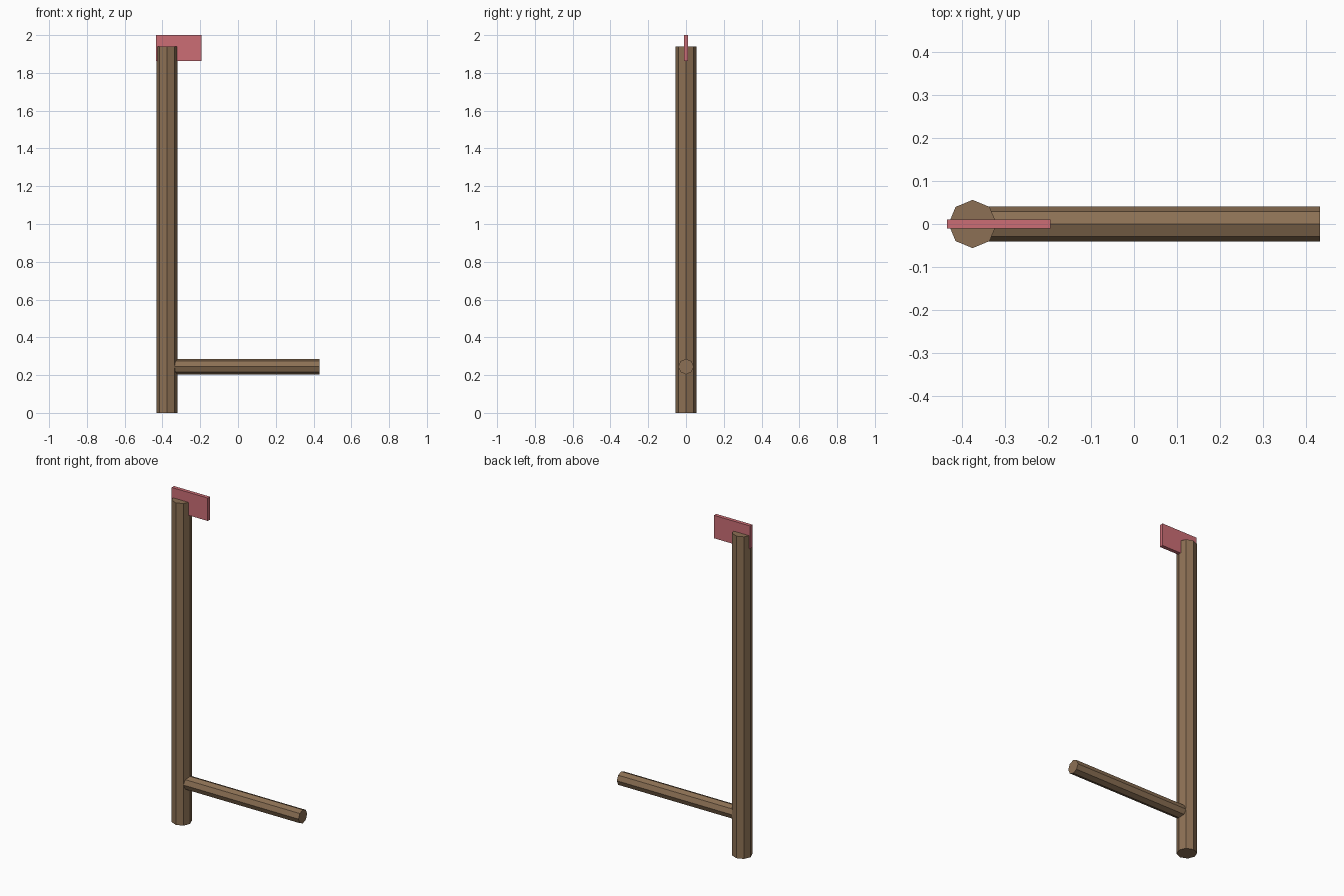
import bpy, math

if "Cube" in bpy.data.objects:
    bpy.data.objects.remove(bpy.data.objects["Cube"])


def material(name, srgb):
    m = bpy.data.materials.new(name)
    m.diffuse_color = [((c + 0.055) / 1.055) ** 2.4 for c in srgb] + [1]
    m.use_nodes = True
    m.node_tree.nodes["Principled BSDF"].inputs["Base Color"].default_value = m.diffuse_color
    return m


wood = material("brown_wood", (0.55, 0.44, 0.33))
red = material("faded_red", (0.80, 0.43, 0.46))


def pole(name, radius, length, centre, rotation=(0, 0, 0)):
    bpy.ops.mesh.primitive_cylinder_add(vertices=8, radius=radius, depth=length,
                                        location=centre, rotation=rotation)
    ob = bpy.context.object
    ob.name = name
    ob.data.materials.append(wood)


MAST_X = -0.375

# Upright mast, eight sided with corners on the axes
pole("mast", 0.056, 1.94, (MAST_X, 0, 0.97))

# Horizontal boom, starting inside the mast
boom_end = 0.432
pole("boom", 0.041, boom_end - MAST_X, ((boom_end + MAST_X) / 2, 0, 0.245),
     (0, math.pi / 2, 0))

# Thin pennant at the masthead
bpy.ops.mesh.primitive_cube_add(size=1, location=(-0.314, 0, 1.931))
flag = bpy.context.object
flag.name = "pennant"
flag.scale = (0.24, 0.022, 0.138)
flag.data.materials.append(red)
